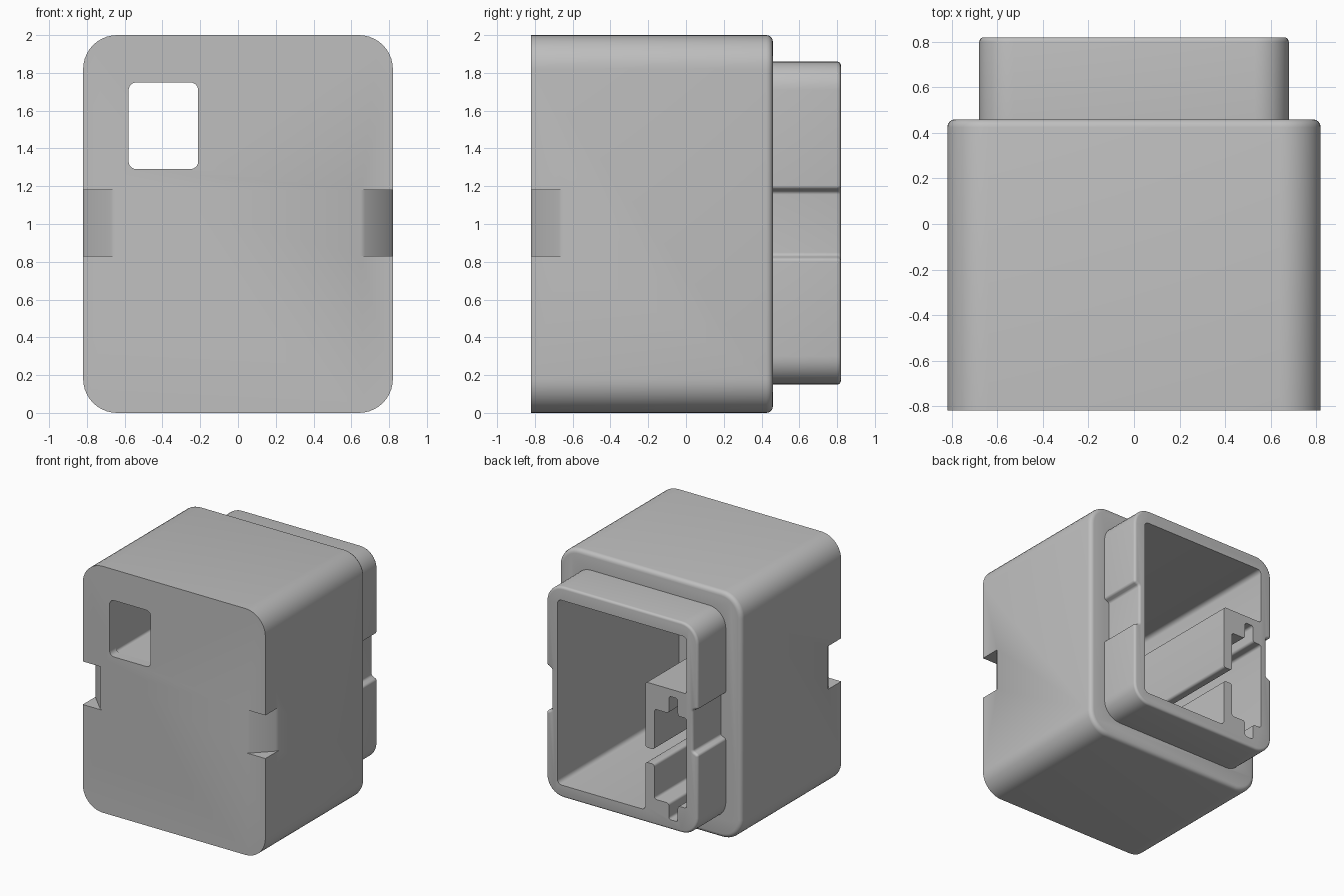
import bpy, bmesh, math
from mathutils import Vector

old = bpy.data.objects.get("Cube")
if old:
    bpy.data.objects.remove(old, do_unlink=True)

grey = bpy.data.materials.new("plain_grey")
grey.use_nodes = True
COLOUR = (0.52, 0.52, 0.52, 1)
grey.diffuse_color = COLOUR
grey.node_tree.nodes["Principled BSDF"].inputs["Base Color"].default_value = COLOUR


def rounded(points, radii, steps=6):
    """Outline with every corner replaced by an arc; radii is one number or one per corner."""
    pts = [Vector(p) for p in points]
    if not isinstance(radii, list):
        radii = [radii] * len(pts)
    out = []
    for i, (p, r) in enumerate(zip(pts, radii)):
        d1 = (pts[i - 1] - p).normalized()
        d2 = (pts[(i + 1) % len(pts)] - p).normalized()
        half = d1.angle(d2) / 2
        t = r / math.tan(half)
        c = p + (d1 + d2).normalized() * (r / math.sin(half))
        a, b = p + d1 * t - c, p + d2 * t - c
        w = a.angle(b)
        for k in range(steps + 1):
            f = k / steps
            out.append(c + (a * math.sin((1 - f) * w) + b * math.sin(f * w)) / math.sin(w))
    return out


def box(x0, x1, z0, z1):
    return [(x0, z0), (x1, z0), (x1, z1), (x0, z1)]


def prism(name, outline, start, end, upright=False, edge_round=0):
    """Extrude an outline along y (or z when upright), optionally rounding the end edge."""
    bm = bmesh.new()
    place = (lambda u, v, d: (u, v, d)) if upright else (lambda u, v, d: (u, d, v))
    rings = [[bm.verts.new(place(u, v, d)) for u, v in outline] for d in (start, end)]
    n = len(outline)
    for i in range(n):
        j = (i + 1) % n
        bm.faces.new((rings[0][i], rings[0][j], rings[1][j], rings[1][i]))
    bm.faces.new(rings[0])
    cap = bm.faces.new(rings[1])
    bmesh.ops.recalc_face_normals(bm, faces=bm.faces)
    if edge_round:
        bmesh.ops.bevel(bm, geom=list(cap.edges), offset=edge_round, segments=4,
                        profile=0.5, affect='EDGES', clamp_overlap=False)
    mesh = bpy.data.meshes.new(name)
    bm.to_mesh(mesh)
    bm.free()
    mesh.materials.append(grey)
    obj = bpy.data.objects.new(name, mesh)
    bpy.context.collection.objects.link(obj)
    return obj


def combine(target, tool, operation):
    tool.hide_render = True
    mod = target.modifiers.new(tool.name, 'BOOLEAN')
    mod.operation, mod.solver, mod.object = operation, 'EXACT', tool
    bpy.context.view_layer.objects.active = target
    bpy.ops.object.modifier_apply(modifier=mod.name)
    bpy.data.objects.remove(tool, do_unlink=True)


# Main body, with a rounded rear edge
housing = prism("connector_housing", rounded(box(-.82, .82, 0, 2), .18, 10),
                -.82, .46, edge_round=.035)

# Rear collar, with a shallow channel on each side
side = [(.68, .15), (.68, .815), (.635, .835), (.635, 1.17), (.68, 1.19), (.68, 1.86)]
side_radii = [.15, .022, .022, .022, .022, .15]
collar = prism("rear_collar",
               rounded(side + [(-x, z) for x, z in reversed(side)],
                       side_radii + side_radii[::-1], 8),
               .3, .82, edge_round=.02)
combine(housing, collar, 'UNION')

# Rear cavity wrapping round the terminal block, with its keyed pocket and side slot
L, R, P = -.58, -.21, -.29      # outer wall, block side, pocket side
K0, K1 = -.5, -.42              # key slots
cavity = [(.58, .25), (.58, 1.75), (L, 1.75), (L, 1.29), (R, 1.29), (R, .76), (P, .76),
          (P, 1.09), (K1, 1.09), (K1, 1.23), (K0, 1.23), (K0, 1.09), (L, 1.09),
          (L, .36), (K0, .36), (K0, .23), (K1, .23), (K1, .36), (P, .36),
          (P, .64), (R, .64), (R, .25)]
radii = [.035] * 3 + [.02] * 18 + [.035]
combine(housing, prism("cavity_cutter", rounded(cavity, radii, 4), -.74, 1), 'DIFFERENCE')

# Front window opening into the cavity
window = rounded(box(L + .001, R - .001, 1.291, 1.749), .04)
combine(housing, prism("window_cutter", window, -1, -.7), 'DIFFERENCE')

# Chamfered finger notches on both front edges
notch = [(.64, -.9), (.65, -.82), (.672, -.808), (.808, -.672), (.82, -.65),
         (.9, -.64), (.9, -.9)]
for sign in (1, -1):
    outline = [(sign * x, y) for x, y in notch]
    combine(housing, prism("notch_cutter", outline, .83, 1.18, upright=True), 'DIFFERENCE')

bpy.ops.object.select_all(action='DESELECT')
housing.select_set(True)
bpy.context.view_layer.objects.active = housing
bpy.ops.object.shade_smooth_by_angle(angle=math.radians(35))
